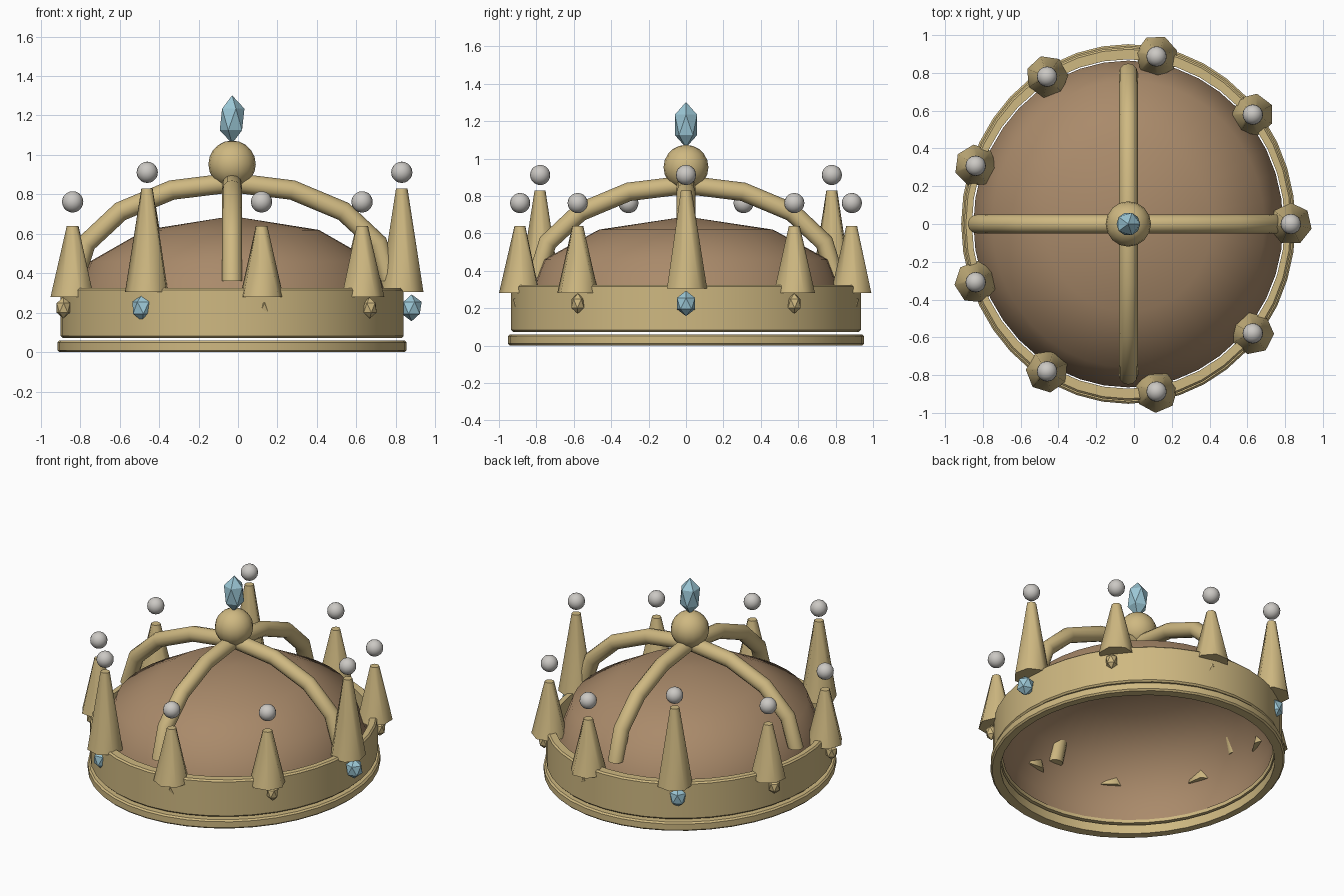
import bpy, bmesh, math
from mathutils import Matrix, Vector

if "Cube" in bpy.data.objects:
    bpy.data.objects.remove(bpy.data.objects["Cube"])

CX = -0.03  # centre of the crown ring


def material(name, rgb):
    m = bpy.data.materials.new(name)
    m.use_nodes = True
    col = (*rgb, 1)
    m.diffuse_color = col
    bsdf = m.node_tree.nodes["Principled BSDF"]
    bsdf.inputs["Base Color"].default_value = col
    bsdf.inputs["Roughness"].default_value = 0.6
    return m


gold = material("gold", (0.62, 0.48, 0.22))
leather = material("brown_cloth", (0.40, 0.255, 0.145))
blue = material("blue_gem", (0.33, 0.57, 0.67))
pearl = material("pearl_grey", (0.60, 0.58, 0.55))


def finish(name, bm, mat, angle=None):
    """Turn a bmesh into an object; smooth below the angle if one is given."""
    bmesh.ops.recalc_face_normals(bm, faces=bm.faces)
    me = bpy.data.meshes.new(name)
    bm.to_mesh(me)
    bm.free()
    me.materials.append(mat)
    ob = bpy.data.objects.new(name, me)
    bpy.context.collection.objects.link(ob)
    if angle:
        bpy.ops.object.select_all(action='DESELECT')
        ob.select_set(True)
        bpy.context.view_layer.objects.active = ob
        bpy.ops.object.shade_smooth_by_angle(angle=math.radians(angle))
    return ob


def lathe(name, profile, mat, closed, angle, steps=40):
    """Revolve (x radius, y radius, z) points into an elliptical shell."""
    bm = bmesh.new()
    rings = []
    for rx, ry, z in profile:
        ring = []
        for i in range(steps):
            a = math.tau * i / steps
            ring.append(bm.verts.new((CX + rx * math.cos(a), ry * math.sin(a), z)))
        rings.append(ring)
    pairs = list(zip(rings, rings[1:]))
    if closed:
        pairs.append((rings[-1], rings[0]))
    for low, high in pairs:
        for i in range(steps):
            j = (i + 1) % steps
            bm.faces.new((low[i], low[j], high[j], high[i]))
    bmesh.ops.remove_doubles(bm, verts=bm.verts, dist=0.0001)
    return finish(name, bm, mat, angle)


def hoop(name, outer, inner, z0, z1, bevel):
    (ox, oy), (ix, iy), b = outer, inner, bevel
    lathe(name, [(ix, iy, z0), (ox - b, oy - b, z0), (ox, oy, z0 + b),
                 (ox, oy, z1 - b), (ox - b, oy - b, z1), (ix, iy, z1)],
          gold, True, 30)


def ball(name, at, radius, mat):
    bm = bmesh.new()
    bmesh.ops.create_uvsphere(bm, u_segments=16, v_segments=10, radius=radius,
                              matrix=Matrix.Translation(at))
    finish(name, bm, mat, 60)


def gem(name, at, size, mat, turn=0):
    bm = bmesh.new()
    shape = Matrix.Diagonal((*size, 1)) @ Matrix.Rotation(turn, 4, 'Z')
    bmesh.ops.create_icosphere(bm, subdivisions=1, radius=1,
                               matrix=Matrix.Translation(at) @ shape)
    finish(name, bm, mat)


def spike(name, at, turn, z0, z1, radius):
    """Seven-sided tapered point with one corner facing outward."""
    bm = bmesh.new()
    place = Matrix.Translation((at[0], at[1], (z0 + z1) / 2)) @ Matrix.Rotation(turn, 4, 'Z')
    bmesh.ops.create_cone(bm, cap_ends=True, segments=7, radius1=radius,
                          radius2=0.03, depth=z1 - z0, matrix=place)
    finish(name, bm, gold, 60)


def arch(name, direction):
    """Half-circle tube swept from rim to rim."""
    bm = bmesh.new()
    side = Vector((-direction.y, direction.x, 0))
    rings = []
    for i in range(9):
        t = math.pi * i / 8
        centre = Vector((CX, 0, 0.36 + 0.5 * math.sin(t))) + direction * 0.8 * math.cos(t)
        out = (direction * 0.5 * math.cos(t) + Vector((0, 0, 0.8 * math.sin(t)))).normalized()
        rings.append([bm.verts.new(centre + 0.05 * (out * math.cos(a) + side * math.sin(a)))
                      for a in (math.tau * k / 12 for k in range(12))])
    for low, high in zip(rings, rings[1:]):
        for k in range(12):
            j = (k + 1) % 12
            bm.faces.new((low[k], low[j], high[j], high[k]))
    bm.faces.new(rings[0])
    bm.faces.new(rings[-1])
    finish(name, bm, gold, 50)


# Rim, band and cloth cap
hoop("base_rim", (0.885, 0.952), (0.83, 0.88), 0.0, 0.06, 0.01)
hoop("band", (0.87, 0.935), (0.828, 0.872), 0.073, 0.325, 0.01)
lathe("cloth_cap", [(0.82, 0.865, 0.09), (0.82, 0.865, 0.19), (0.72, 0.76, 0.46),
                    (0.44, 0.465, 0.62), (0, 0, 0.69)], leather, False, 60)

# Crossing arches with the top ball and gem
arch("arch_across", Vector((1, 0, 0)))
arch("arch_along", Vector((0, 1, 0)))
ball("top_ball", (CX, 0, 0.953), 0.12, gold)
gem("top_gem", (CX, 0, 1.18), (0.07, 0.07, 0.122), blue)

# Nine points, every third one tall, each with a pearl and a gem below
for i in range(9):
    a = math.tau * i / 9
    c, s = math.cos(a), math.sin(a)
    at = (CX + 0.86 * c, 0.887 / math.sin(math.radians(80)) * s)
    gem_at = (CX + 0.91 * c, 0.9 * s, 0.225)
    if i % 3 == 0:
        spike(f"tall_point_{i}", at, a, 0.305, 0.83, 0.113)
        ball(f"tall_pearl_{i}", (*at, 0.912), 0.054, pearl)
        gem(f"blue_gem_{i}", gem_at, (0.057, 0.057, 0.068), blue, a)
    else:
        spike(f"short_point_{i}", at, a, 0.28, 0.64, 0.113)
        ball(f"short_pearl_{i}", (*at, 0.762), 0.054, pearl)
        gem(f"gold_stud_{i}", gem_at, (0.04, 0.04, 0.054), gold, a)
